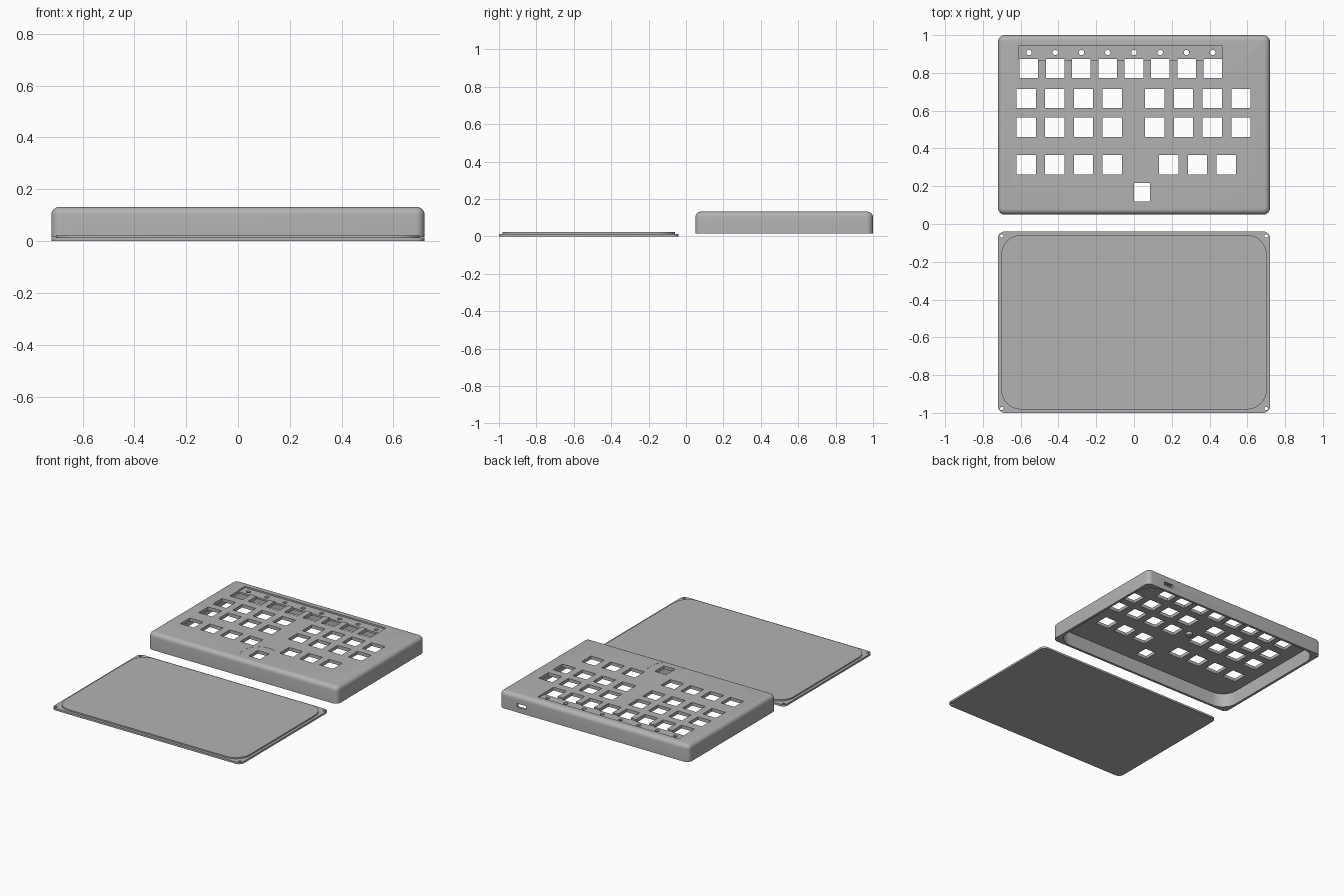
import bpy, bmesh, math

if "Cube" in bpy.data.objects:
    bpy.data.objects.remove(bpy.data.objects["Cube"], do_unlink=True)

grey = bpy.data.materials.new("plain_grey")
grey.use_nodes = True
grey.diffuse_color = (0.45, 0.45, 0.45, 1)
grey.node_tree.nodes["Principled BSDF"].inputs["Base Color"].default_value = (0.45, 0.45, 0.45, 1)


def outline(cx, cy, w, d, r, seg=6):
    """Counter-clockwise rounded rectangle; a radius of 0 gives plain corners."""
    pts = []
    corners = [(1, 1), (-1, 1), (-1, -1), (1, -1)]
    for i, (sx, sy) in enumerate(corners):
        ox, oy = cx + sx * (w / 2 - r), cy + sy * (d / 2 - r)
        for k in range(seg + 1 if r else 1):
            a = math.pi / 2 * (i + k / seg)
            pts.append((ox + r * math.cos(a), oy + r * math.sin(a)))
    return pts


def loft(bm, layers):
    """Closed solid through (outline, z) layers, bottom to top."""
    rings = [[bm.verts.new((x, y, z)) for x, y in pts] for pts, z in layers]
    n = len(rings[0])
    for low, high in zip(rings, rings[1:]):
        for i in range(n):
            j = (i + 1) % n
            bm.faces.new((low[i], low[j], high[j], high[i]))
    bm.faces.new(rings[0][::-1])
    bm.faces.new(rings[-1])


def block(bm, cx, cy, w, d, z0, z1, r=0, seg=6):
    pts = outline(cx, cy, w, d, r, seg)
    loft(bm, [(pts, z0), (pts, z1)])


def peg(bm, cx, cy, r, z0, z1):
    block(bm, cx, cy, 2 * r, 2 * r, z0, z1, r * 0.999)


def make(name, bm):
    bmesh.ops.remove_doubles(bm, verts=bm.verts, dist=1e-5)
    bmesh.ops.recalc_face_normals(bm, faces=bm.faces)
    mesh = bpy.data.meshes.new(name)
    bm.to_mesh(mesh)
    bm.free()
    mesh.materials.append(grey)
    obj = bpy.data.objects.new(name, mesh)
    bpy.context.collection.objects.link(obj)
    return obj


def activate(obj):
    bpy.ops.object.select_all(action='DESELECT')
    obj.select_set(True)
    bpy.context.view_layer.objects.active = obj


def cut(obj, bm):
    """Subtract the solids in bm from obj."""
    cutter = make("cutter", bm)
    cutter.hide_render = True
    activate(obj)
    mod = obj.modifiers.new("cut", 'BOOLEAN')
    mod.operation, mod.solver, mod.object = 'DIFFERENCE', 'EXACT', cutter
    bpy.ops.object.modifier_apply(modifier=mod.name)
    bpy.data.objects.remove(cutter, do_unlink=True)


def smooth(obj):
    activate(obj)
    bpy.ops.object.shade_smooth_by_angle(angle=math.radians(30))


W, D, CASE_Y, BASE_Y = 1.44, 0.95, 0.525, -0.52
RIM, TOP, CEILING, ROUND = 0.015, 0.132, 0.11, 0.03

# Case shell with rounded top edge
bm = bmesh.new()
layers = [(outline(0, CASE_Y, W, D, 0.035), RIM)]
for k in range(7):
    a = math.pi / 2 * k / 6
    inset = ROUND * (1 - math.cos(a))
    layers.append((outline(0, CASE_Y, W - 2 * inset, D - 2 * inset, 0.035 - inset),
                   TOP - ROUND + ROUND * math.sin(a)))
loft(bm, layers)
case = make("case_shell", bm)

# Hollow inside, with thick corners for the screws
bm = bmesh.new()
block(bm, 0, CASE_Y, W - 0.034, D - 0.034, -0.1, CEILING, 0.106, 8)
cut(case, bm)

# Recessed strip along the back row
bm = bmesh.new()
block(bm, -0.0715, 0.9065, 1.073, 0.077, TOP - 0.01, 0.2)
cut(case, bm)

# Shallow round dish around the single key
bm = bmesh.new()
peg(bm, 0.037, 0.168, 0.115, TOP - 0.001, 0.2)
cut(case, bm)

# Key openings and indicator holes
left = [-0.571 + 0.152 * i for i in range(4)]
right = [0.11 + 0.152 * i for i in range(4)]
shifted = [0.184 + 0.152 * i for i in range(3)]
bm = bmesh.new()
for y, xs in ((0.665, left + right), (0.512, left + right), (0.313, left + shifted)):
    for x in xs:
        block(bm, x, y, 0.102, 0.102, 0.08, 0.2)
for i in range(8):
    x = -0.556 + 0.139 * i
    block(bm, x, 0.823, 0.098, 0.1, 0.08, 0.2)
    peg(bm, x, 0.908, 0.014, 0.08, 0.2)
block(bm, 0.042, 0.168, 0.086, 0.098, 0.08, 0.2)
cut(case, bm)

# Cable port in the back wall and screw holes in the rim
bm = bmesh.new()
block(bm, 0.55, 1.0, 0.07, 0.08, 0.05, 0.075)
for x in (-0.7, 0.7):
    for y in (0.07, 0.98):
        peg(bm, x, y, 0.009, -0.1, 0.08)
cut(case, bm)
smooth(case)

# Short support post under the middle of the top
bm = bmesh.new()
peg(bm, 0, 0.55, 0.02, 0.09, CEILING + 0.005)
smooth(make("support_post", bm))

# Base plate with raised locating lip
bm = bmesh.new()
block(bm, 0, BASE_Y, W, 0.96, 0, 0.013, 0.035)
base = make("base_plate", bm)
bm = bmesh.new()
for x in (-0.7, 0.7):
    for y in (-0.063, -0.977):
        peg(bm, x, y, 0.009, -0.1, 0.1)
cut(base, bm)
smooth(base)

bm = bmesh.new()
block(bm, 0, BASE_Y, 1.406, 0.924, 0.012, 0.022, 0.106, 8)
smooth(make("base_lip", bm))
